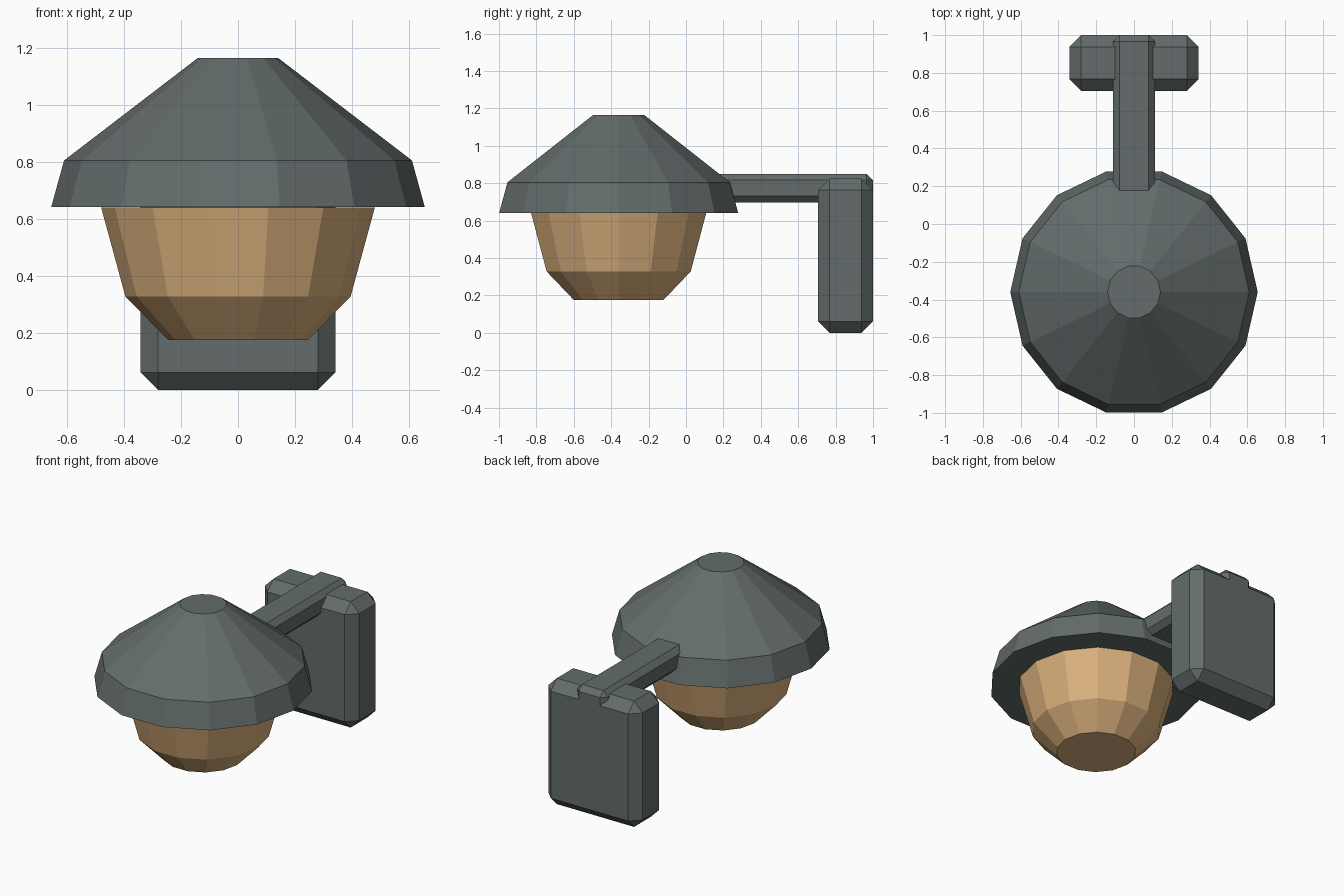
import bpy
import bmesh
from math import cos, sin, tau

cube = bpy.data.objects.get("Cube")
if cube:
    bpy.data.objects.remove(cube, do_unlink=True)

LAMP_Y = -0.36
SIDES = 14


def make_material(name, color):
    mat = bpy.data.materials.new(name)
    mat.use_nodes = True
    mat.diffuse_color = (*color, 1)
    mat.node_tree.nodes["Principled BSDF"].inputs["Base Color"].default_value = (*color, 1)
    return mat


metal = make_material("dark grey metal", (0.125, 0.152, 0.147))
glass = make_material("warm amber glass", (0.71, 0.44, 0.205))


def add_object(name, bm, mat):
    bmesh.ops.recalc_face_normals(bm, faces=bm.faces)
    mesh = bpy.data.meshes.new(name)
    bm.to_mesh(mesh)
    bm.free()
    mesh.materials.append(mat)
    obj = bpy.data.objects.new(name, mesh)
    bpy.context.collection.objects.link(obj)
    return obj


def lathe(name, profile, mat):
    """Closed faceted solid from (radius, height) rings."""
    bm = bmesh.new()
    rings = [[bm.verts.new((r * cos(tau * i / SIDES), LAMP_Y + r * sin(tau * i / SIDES), z))
              for i in range(SIDES)] for r, z in profile]
    for low, high in zip(rings, rings[1:]):
        for i in range(SIDES):
            j = (i + 1) % SIDES
            bm.faces.new((low[i], low[j], high[j], high[i]))
    bm.faces.new(rings[0])
    bm.faces.new(rings[-1])
    return add_object(name, bm, mat)


def chamfered_box(name, low, high, chamfer, mat):
    """Box between two corners with every edge cut flat."""
    bm = bmesh.new()
    bmesh.ops.create_cube(bm, size=1)
    for v in bm.verts:
        v.co = [a if c < 0 else b for c, a, b in zip(v.co, low, high)]
    bmesh.ops.bevel(bm, geom=bm.edges[:], offset=chamfer, segments=1,
                    affect='EDGES', offset_type='OFFSET')
    return add_object(name, bm, mat)


# Hanging lamp: wide shade over a tapered glass bowl
lathe("shade", [(0.655, 0.642), (0.61, 0.805), (0.14, 1.165)], metal)
lathe("glass_bowl", [(0.245, 0.175), (0.395, 0.328), (0.48, 0.64)], glass)

# Wall mount and the arm that carries the lamp
chamfered_box("wall_plate", (-0.342, 0.705, 0), (0.342, 1.0, 0.825), 0.062, metal)
chamfered_box("arm", (-0.11, 0.0, 0.697), (0.11, 1.0, 0.85), 0.034, metal)
